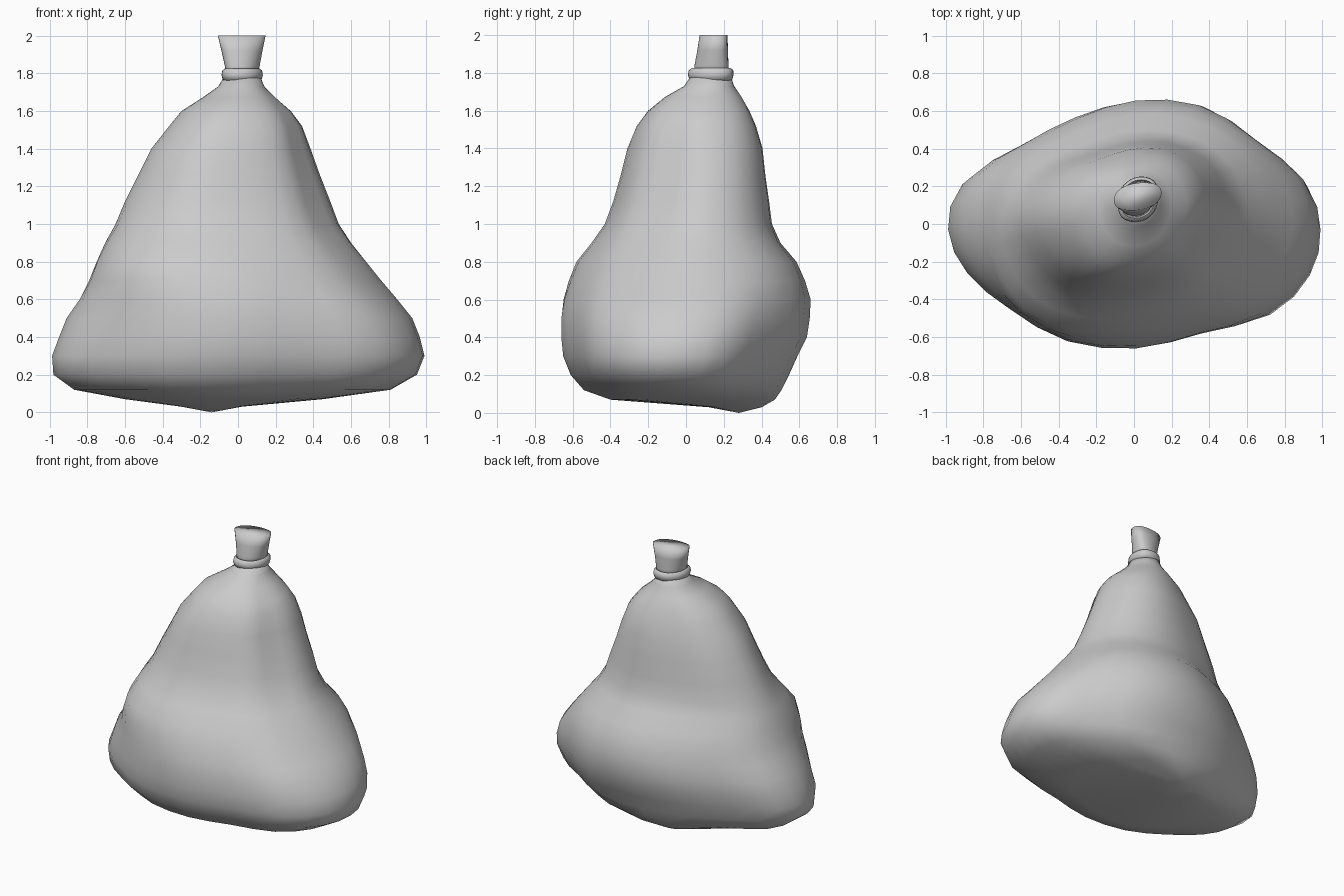
import bpy, bmesh, math

if "Cube" in bpy.data.objects:
    bpy.data.objects.remove(bpy.data.objects["Cube"])

SEG = 32
# Polar outlines (16 equal angles), later fitted to each level's extents
BASE = [.99, .99, .94, 1.01, .99, .93, .91, 1.0, 1.0, .97, .95, 1.0, .99, .94, 1.02, 1.01]
MID = [.97, 1.01, 1.05, 1.03, .97, .90, .92, .98, 1.0, 1.03, 1.08, 1.04, .96, .92, .94, .93]
UPPER = [.96, 1.03, 1.08, 1.05, .95, .89, .93, .97, 1.0, .98, 1.0, 1.01, .93, .91, .92, .87]
ROUND = [1.0] * 16
MOUTH = [1, 1.1, 1.2, 1.1, 1, .95, .93, .95, 1, 1.1, 1.2, 1.1, 1, .95, .93, .95]


def sample(radii, t):
    """Closed Catmull-Rom lookup of a polar outline."""
    n = len(radii)
    i, f = int(t * n) % n, t * n % 1
    a, b, c, d = (radii[(i + k) % n] for k in (-1, 0, 1, 2))
    return b + .5 * f * (c - a + f * (2*a - 5*b + 4*c - d + f * (3*(b - c) + d - a)))


def section(z, x0, x1, y0, y1, first, second, mix):
    """Blend two outlines and fit the result exactly into the given box."""
    pts = []
    for i in range(SEG):
        t = i / SEG
        r = (1 - mix) * sample(first, t) + mix * sample(second, t)
        pts.append((r * math.cos(math.tau * t), r * math.sin(math.tau * t)))
    xs, ys = zip(*pts)

    def fit(v, vals, lo, hi):
        return lo + (v - min(vals)) / (max(vals) - min(vals)) * (hi - lo)
    return [(fit(x, xs, x0, x1), fit(y, ys, y0, y1), z) for x, y in pts]


def loft(name, levels, tip=None, closed=False, angle=60):
    bm = bmesh.new()
    rings = [[bm.verts.new(p) for p in section(*lv)] for lv in levels]
    pairs = list(zip(rings, rings[1:]))
    if closed:
        pairs.append((rings[-1], rings[0]))
    for a, b in pairs:
        for i in range(SEG):
            j = (i + 1) % SEG
            bm.faces.new((a[i], a[j], b[j], b[i]))
    if not closed:
        if tip:
            v = bm.verts.new(tip)
            for i in range(SEG):
                bm.faces.new((rings[0][(i + 1) % SEG], rings[0][i], v))
        else:
            bm.faces.new(rings[0][::-1])
        bm.faces.new(rings[-1])
    bmesh.ops.recalc_face_normals(bm, faces=bm.faces)
    mesh = bpy.data.meshes.new(name)
    bm.to_mesh(mesh)
    bm.free()
    ob = bpy.data.objects.new(name, mesh)
    bpy.context.collection.objects.link(ob)
    bpy.ops.object.select_all(action='DESELECT')
    ob.select_set(True)
    bpy.context.view_layer.objects.active = ob
    bpy.ops.object.shade_smooth_by_angle(angle=math.radians(angle))
    return ob


# Slumped sack body: z, x range, y range, two outlines and their mix
loft("sack_body", [
    (.03, -.30, .02, .12, .40, BASE, MID, 0),
    (.07, -.60, .45, -.40, .47, BASE, MID, 0),
    (.12, -.87, .81, -.54, .505, BASE, MID, 0),
    (.20, -.98, .95, -.61, .545, BASE, MID, 0),
    (.30, -.987, .99, -.65, .59, BASE, MID, 0),
    (.40, -.95, .965, -.66, .64, BASE, MID, .1),
    (.50, -.91, .925, -.66, .655, BASE, MID, .2),
    (.60, -.84, .845, -.648, .66, BASE, MID, .5),
    (.70, -.79, .76, -.62, .63, BASE, MID, .85),
    (.80, -.75, .68, -.58, .585, MID, UPPER, 0),
    (.90, -.705, .60, -.50, .50, MID, UPPER, .35),
    (1.00, -.65, .535, -.43, .455, MID, UPPER, .8),
    (1.12, -.60, .49, -.385, .44, MID, UPPER, 1),
    (1.26, -.53, .435, -.345, .42, MID, UPPER, 1),
    (1.40, -.46, .385, -.31, .405, UPPER, ROUND, 0),
    (1.52, -.365, .34, -.26, .37, UPPER, ROUND, .1),
    (1.60, -.30, .28, -.20, .335, UPPER, ROUND, .3),
    (1.67, -.19, .20, -.115, .295, UPPER, ROUND, .6),
    (1.73, -.105, .14, -.01, .255, UPPER, ROUND, .9),
    (1.79, -.07, .115, .03, .235, ROUND, ROUND, 0),
], tip=(-.14, .28, 0), angle=75)

# Cord tied around the neck
loft("neck_cord", [(*lv, ROUND, MOUTH, .7) for lv in (
    (1.76, -.07, .115, .03, .235),
    (1.765, -.08, .125, .018, .245),
    (1.79, -.088, .132, .01, .252),
    (1.815, -.083, .128, .015, .25),
    (1.825, -.07, .115, .03, .235),
    (1.79, -.06, .105, .04, .225))], closed=True)

# Flared, flattened mouth above the cord
loft("sack_mouth", [(*lv, ROUND, MOUTH, 1) for lv in (
    (1.78, -.06, .10, .04, .225),
    (1.84, -.07, .115, .045, .225),
    (1.92, -.088, .13, .06, .222),
    (2.00, -.107, .146, .072, .22))], angle=120)
